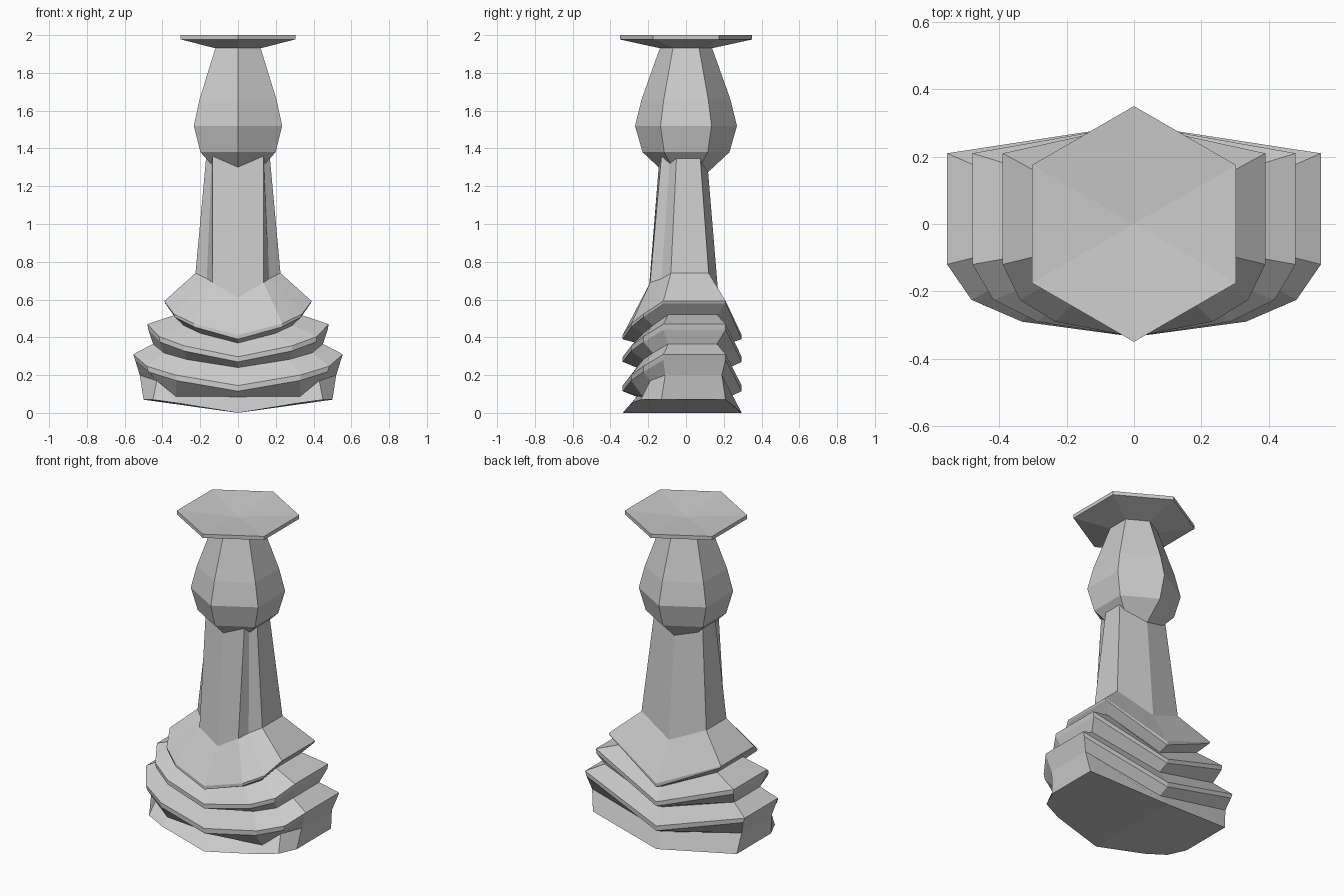
import bpy, bmesh, math

if "Cube" in bpy.data.objects:
    bpy.data.objects.remove(bpy.data.objects["Cube"])

grey = bpy.data.materials.new("light grey")
grey.diffuse_color = (0.6, 0.6, 0.6, 1)
grey.use_nodes = True
grey.node_tree.nodes["Principled BSDF"].inputs["Base Color"].default_value = grey.diffuse_color


def loft(name, rings, close_tip=None):
    """Bridge equal-length rings of points, capping both ends."""
    bm = bmesh.new()
    rows = [[bm.verts.new(p) for p in ring] for ring in rings]
    n = len(rows[0])
    for lo, hi in zip(rows, rows[1:]):
        for i in range(n):
            j = (i + 1) % n
            bm.faces.new((lo[i], lo[j], hi[j], hi[i]))
    # ends are split along the middle so they can fold there
    h = n // 2
    for k, row in enumerate((rows[0], rows[-1])):
        if k == 1 and close_tip:
            tip = bm.verts.new(close_tip)
            for i in range(n):
                bm.faces.new((row[i], row[(i + 1) % n], tip))
        else:
            bm.faces.new(row[:h + 1])
            bm.faces.new(row[h:] + row[:1])
    bmesh.ops.recalc_face_normals(bm, faces=bm.faces)
    me = bpy.data.meshes.new(name)
    bm.to_mesh(me)
    bm.free()
    me.materials.append(grey)
    ob = bpy.data.objects.new(name, me)
    bpy.context.collection.objects.link(ob)
    return ob


def mirrored(half):
    """Half outline from back middle to front middle, mirrored across x."""
    return half + [(-x, y, z) for x, y, z in half[-2:0:-1]]


def drape(x, s, side, mid):
    """Skirt outline: wide ends at height side, middle dipping to mid."""
    shape = [(0, 0.295, 0), (1, 0.21, 1), (1, -0.12, 1),
             (0.87, -0.225, 0.62), (0.6, -0.29, 0.34), (0, -0.335, 0)]
    return mirrored([(x * a, y * s, mid + (side - mid) * t) for a, y, t in shape])


def hexring(r, z):
    return [(r * math.sin(i * math.pi / 3), r * math.cos(i * math.pi / 3), z)
            for i in range(6)]


# column outlines, flat panel in front
col_low = mirrored([(0, 0.17, 0.64), (0.225, 0.12, 0.74), (0.225, -0.08, 0.74),
                    (0.165, -0.13, 0.71), (0.135, -0.19, 0.69), (0, -0.2, 0.61)])
col_top = mirrored([(0, 0.11, 1.36), (0.168, 0.075, 1.36), (0.168, -0.05, 1.36),
                    (0.138, -0.085, 1.36), (0.135, -0.13, 1.36), (0, -0.14, 1.36)])

# foot: lowest outline is flatter at the corners than the skirts above
foot = mirrored([(0, 0.295, 0), (0.5, 0.21, 0.07), (0.5, -0.13, 0.07),
                 (0.45, -0.24, 0.07), (0.32, -0.29, 0.052), (0, -0.335, 0)])
recess = mirrored([(0, 0.23, 0.085), (0.52, 0.19, 0.2), (0.52, -0.11, 0.2),
                   (0.43, -0.19, 0.17), (0.33, -0.23, 0.088), (0, -0.26, 0.085)])

# layered draped skirts
loft("layered_base", [
    foot, recess,
    drape(0.545, 1, 0.28, 0.115),
    drape(0.555, 1, 0.31, 0.145),
    drape(0.45, 0.78, 0.365, 0.24),
    drape(0.475, 1, 0.44, 0.27),
    drape(0.48, 1, 0.47, 0.297),
    drape(0.33, 0.78, 0.52, 0.37),
    drape(0.385, 1, 0.58, 0.39),
    drape(0.39, 1, 0.592, 0.412),
    col_low])

loft("column", [col_low, col_top])

# bulb
loft("bulb", [hexring(r, z) for r, z in
              ((0.08, 1.24), (0.23, 1.38), (0.27, 1.52), (0.235, 1.66), (0.135, 1.94))])

# slightly dished hexagonal cap
loft("cap", [hexring(r, z) for r, z in
             ((0.135, 1.93), (0.35, 1.977), (0.35, 2.0))], (0, 0, 1.975))
